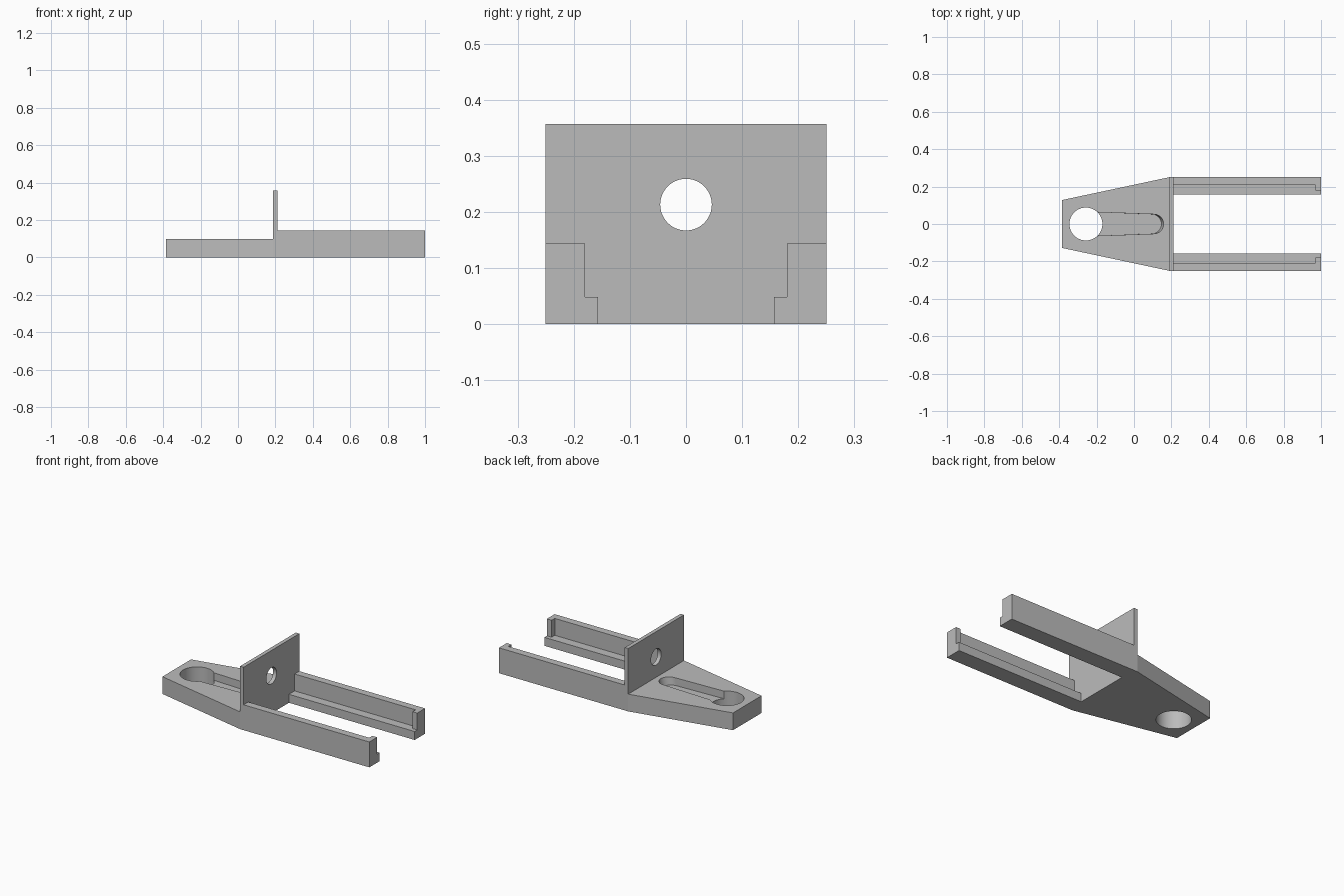
import bpy
import bmesh
from math import cos, sin, pi, tau
from mathutils import Vector

cube = bpy.data.objects.get("Cube")
if cube:
    bpy.data.objects.remove(cube, do_unlink=True)

grey = bpy.data.materials.new("mid grey")
grey.use_nodes = True
grey.diffuse_color = (0.5, 0.5, 0.5, 1)
grey.node_tree.nodes["Principled BSDF"].inputs["Base Color"].default_value = (0.5, 0.5, 0.5, 1)


def loft(name, start, end):
    """Solid between two matching closed outlines."""
    bm = bmesh.new()
    a = [bm.verts.new(p) for p in start]
    b = [bm.verts.new(p) for p in end]
    bm.faces.new(a)
    bm.faces.new(b)
    for i in range(len(a)):
        j = (i + 1) % len(a)
        bm.faces.new((a[i], a[j], b[j], b[i]))
    bmesh.ops.recalc_face_normals(bm, faces=bm.faces)
    mesh = bpy.data.meshes.new(name)
    bm.to_mesh(mesh)
    bm.free()
    mesh.materials.append(grey)
    obj = bpy.data.objects.new(name, mesh)
    bpy.context.collection.objects.link(obj)
    return obj


def upright(name, outline, z0, z1):
    return loft(name, [(x, y, z0) for x, y in outline], [(x, y, z1) for x, y in outline])


def lengthwise(name, profile, x0, x1):
    return loft(name, [(x0, y, z) for y, z in profile], [(x1, y, z) for y, z in profile])


def circle(cx, cy, r, n=48):
    return [(cx + r * cos(tau * i / n), cy + r * sin(tau * i / n)) for i in range(n)]


def activate(obj):
    bpy.ops.object.select_all(action='DESELECT')
    obj.select_set(True)
    bpy.context.view_layer.objects.active = obj


def cut(obj, cutter):
    activate(obj)
    mod = obj.modifiers.new("cut", 'BOOLEAN')
    mod.operation = 'DIFFERENCE'
    mod.solver = 'EXACT'
    mod.object = cutter
    bpy.ops.object.modifier_apply(modifier=mod.name)
    bpy.data.objects.remove(cutter, do_unlink=True)


HALF = 0.25       # half width
WALL_X = 0.188    # back of the upright plate
RAIL_X = 0.21     # start of the rails
BASE_Z = 0.098
SLOT_Z = 0.055

# Tapered base with a round hole and a shallow keyhole slot
base = upright("tapered_base", [(-0.385, -0.128), (WALL_X, -HALF), (WALL_X, HALF), (-0.385, 0.128)],
               0, BASE_Z)


def slot_outline(z, end_x):
    arc = [(end_x + 0.052 * cos(t), 0.052 * sin(t), z)
           for t in (-pi / 2 + pi * i / 20 for i in range(21))]
    return [(-0.25, 0.065, z), (-0.25, -0.065, z)] + arc


cut(base, loft("slot_cutter", slot_outline(SLOT_Z, 0.095), slot_outline(BASE_Z + 0.02, 0.112)))
cut(base, upright("hole_cutter", circle(-0.257, 0, 0.088), -0.1, 0.2))

# Upright plate with a round hole
plate = lengthwise("upright_plate", [(-HALF, 0), (HALF, 0), (HALF, 0.357), (-HALF, 0.357)],
                   WALL_X, RAIL_X)
cut(plate, lengthwise("hole_cutter", circle(0, 0.213, 0.046), 0.1, 0.3))

for obj in (base, plate):
    activate(obj)
    bpy.ops.object.shade_smooth_by_angle(angle=pi / 6)

# Pair of stepped rails, each with a thicker stop at its end
for side, label in ((1, "left"), (-1, "right")):
    def stepped(inner):
        return [(side * y, z) for y, z in ((HALF, 0), (HALF, 0.144), (inner, 0.144),
                                           (inner, 0.048), (0.157, 0.048), (0.157, 0))]
    lengthwise(label + "_rail", stepped(0.208), RAIL_X, 0.97)
    lengthwise(label + "_rail_stop", stepped(0.18), 0.97, 1.0)
